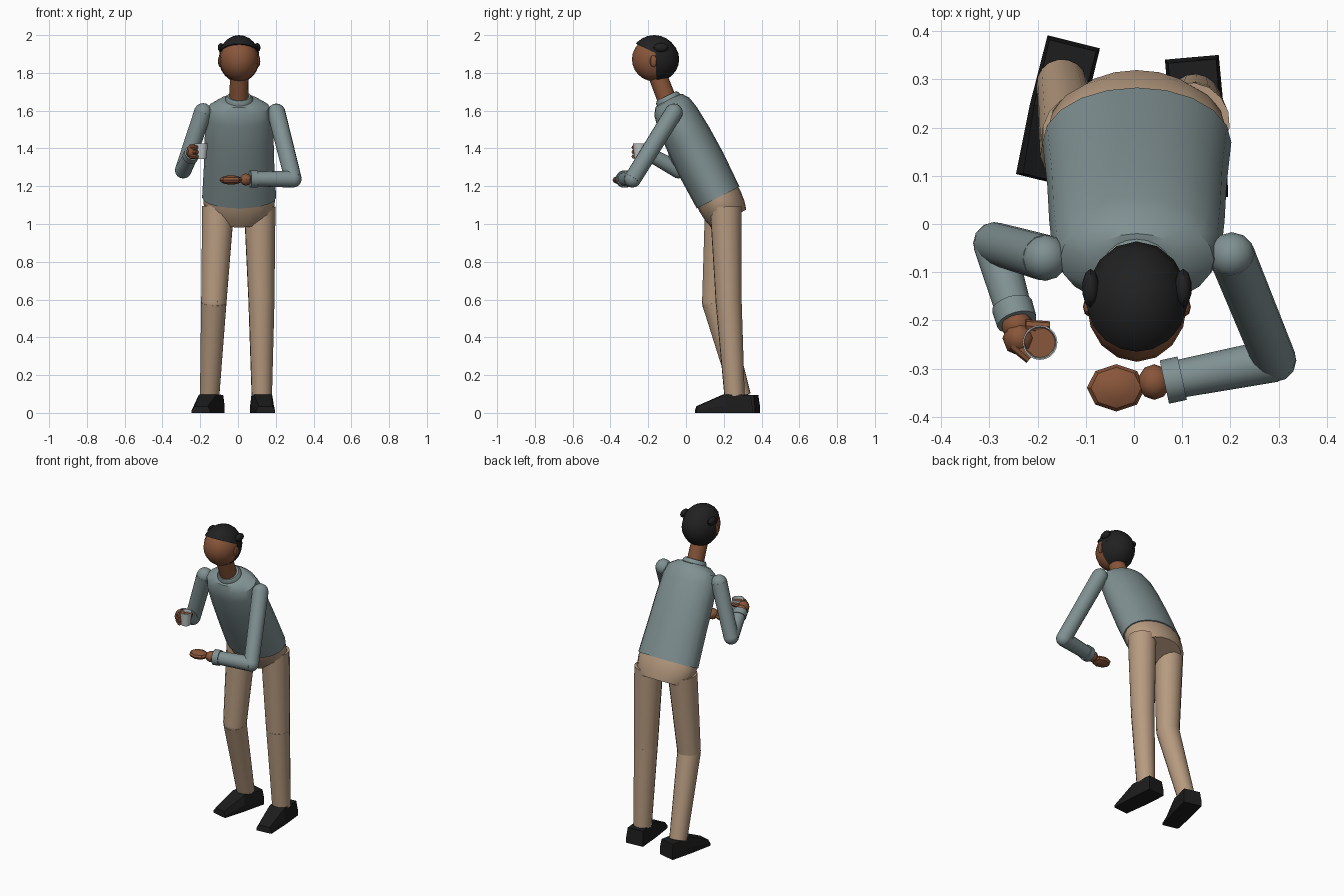
import bpy, bmesh, math
from mathutils import Vector, Matrix

if "Cube" in bpy.data.objects:
    bpy.data.objects.remove(bpy.data.objects["Cube"])


def material(name, r, g, b):
    m = bpy.data.materials.new(name)
    m.diffuse_color = (r, g, b, 1)
    m.use_nodes = True
    m.node_tree.nodes["Principled BSDF"].inputs["Base Color"].default_value = m.diffuse_color
    return m


SWEATER = material("grey_teal_knit", .215, .28, .285)
TAN = material("tan_cloth", .47, .325, .215)
SKIN = material("brown_skin", .25, .092, .042)
HAIR = material("black_hair", .015, .015, .016)
SHOE = material("black_leather", .012, .012, .012)
CUP = material("pale_ceramic", .55, .58, .59)


def finish(bm, name, mat, angle=35):
    bmesh.ops.recalc_face_normals(bm, faces=bm.faces)
    me = bpy.data.meshes.new(name)
    bm.to_mesh(me)
    bm.free()
    me.materials.append(mat)
    if angle:
        for p in me.polygons:
            p.use_smooth = True
        me.set_sharp_from_angle(angle=math.radians(angle))
    ob = bpy.data.objects.new(name, me)
    bpy.context.collection.objects.link(ob)
    return ob


def add_ball(bm, c, r, u=12, v=8, rot=None):
    mat = Matrix.Translation(c) @ (rot or Matrix()) @ Matrix.Diagonal((*r, 1))
    return bmesh.ops.create_uvsphere(bm, u_segments=u, v_segments=v, radius=1, matrix=mat)


def add_cone(bm, a, b, ra, rb, seg=16):
    a, b = Vector(a), Vector(b)
    d = b - a
    mat = Matrix.Translation((a + b) / 2) @ d.to_track_quat('Z', 'Y').to_matrix().to_4x4()
    bmesh.ops.create_cone(bm, cap_ends=True, segments=seg, radius1=ra, radius2=rb,
                          depth=d.length, matrix=mat)


def ball(name, mat, c, r, u=12, v=8, rot=None):
    bm = bmesh.new()
    add_ball(bm, c, r, u, v, rot)
    return finish(bm, name, mat)


def cone(name, mat, a, b, ra, rb, seg=16):
    bm = bmesh.new()
    add_cone(bm, a, b, ra, rb, seg)
    return finish(bm, name, mat)


def limb(name, mat, pts, radii, start_ball=False):
    """Tapered segments with a ball at every inner joint."""
    bm = bmesh.new()
    for i in range(len(pts) - 1):
        add_cone(bm, pts[i], pts[i + 1], radii[i], radii[i + 1])
        if i or start_ball:
            add_ball(bm, pts[i], [radii[i]] * 3)
    return finish(bm, name, mat)


# Torso frame: leans forward about the waist
WAIST = Vector((.006, .17, 1.14))
TILT = math.radians(27)
UP = Vector((0, -math.sin(TILT), math.cos(TILT)))
BACK = Vector((0, math.cos(TILT), math.sin(TILT)))


def leaning_loft(name, mat, rings, n=20):
    bm = bmesh.new()
    loops = []
    for s, rx, ry in rings:
        c = WAIST + UP * s
        loops.append([bm.verts.new(c + Vector((rx * math.cos(t), 0, 0)) + BACK * ry * math.sin(t))
                      for t in (2 * math.pi * k / n for k in range(n))])
    for lo, hi in zip(loops, loops[1:]):
        for k in range(n):
            bm.faces.new((lo[k], lo[(k + 1) % n], hi[(k + 1) % n], hi[k]))
    bm.faces.new(loops[0])
    bm.faces.new(loops[-1])
    return finish(bm, name, mat)


leaning_loft("sweater_body", SWEATER, [(0, .196, .127), (.2, .186, .132), (.36, .182, .127),
                                       (.48, .176, .117), (.54, .160, .104),
                                       (.575, .105, .08), (.582, .06, .06)])
leaning_loft("sweater_collar", SWEATER, [(.565, .074, .07), (.59, .072, .068), (.603, .062, .058)])
leaning_loft("trouser_hips", TAN, [(.03, .186, .118), (-.02, .19, .122), (-.08, .182, .116),
                                   (-.125, .15, .104)])

# Legs
limb("right_leg", TAN, [(-.105, .185, 1.09), (-.128, .152, .585), (-.15, .292, .09)],
     [.086, .068, .052])
limb("left_leg", TAN, [(.115, .21, 1.09), (.124, .226, .585), (.126, .257, .09)],
     [.084, .069, .054])


# Shoes: wedge with low narrow toe
def shoe(name, heel, turn):
    bm = bmesh.new()
    fwd = Vector((math.sin(turn), -math.cos(turn), 0))
    side = Vector((math.cos(turn), math.sin(turn), 0))
    loops = []
    for f, wb, wt, h in [(0, .056, .05, .095), (.15, .057, .048, .098), (.295, .05, .036, .035)]:
        ft = f + (.008 if f == 0 else -.005)
        loops.append([bm.verts.new(Vector(heel) + fwd * g + side * w + Vector((0, 0, z)))
                      for g, w, z in [(f, -wb, 0), (f, wb, 0), (f, wb, h * .4),
                                      (ft, wt, h), (ft, -wt, h), (f, -wb, h * .4)]])
    for a, b in zip(loops, loops[1:]):
        for k in range(6):
            bm.faces.new((a[k], a[(k + 1) % 6], b[(k + 1) % 6], b[k]))
    bm.faces.new(loops[0])
    bm.faces.new(loops[-1])
    finish(bm, name, SHOE, 0)


shoe("right_shoe", (-.125, .378, 0), math.radians(-14))
shoe("left_shoe", (.12, .346, 0), math.radians(5))

# Arms with cuffs
limb("right_sleeve", SWEATER, [(-.185, -.07, 1.592), (-.29, -.04, 1.285), (-.245, -.195, 1.37)],
     [.048, .044, .037], True)
cone("right_cuff", SWEATER, (-.253, -.17, 1.356), (-.243, -.203, 1.375), .043, .042)
limb("left_sleeve", SWEATER, [(.203, -.065, 1.59), (.292, -.283, 1.238), (.075, -.325, 1.238)],
     [.048, .045, .039], True)
cone("left_cuff", SWEATER, (.1, -.32, 1.238), (.063, -.328, 1.238), .046, .046)

# Open left hand
ball("left_wrist", SKIN, (.042, -.328, 1.235), (.034, .037, .032), 10, 6)
ball("left_hand", SKIN, (-.037, -.34, 1.233), (.061, .049, .025), 8, 6)

# Right hand gripping the cup
ball("right_wrist", SKIN, (-.243, -.21, 1.378), (.033, .033, .034), 10, 6)
ball("right_hand", SKIN, (-.238, -.237, 1.385), (.035, .037, .04), 8, 6)
cone("right_thumb", SKIN, (-.225, -.212, 1.4), (-.175, -.213, 1.398), .014, .011, 8)
for i in range(3):
    z = 1.405 - i * .024
    cone(f"right_finger_{i + 1}", SKIN, (-.25, -.25, z), (-.216, -.28, z), .013, .011, 8)

# Cup: open tapered shell with drink
cx, cy = -.195, -.246
bm = bmesh.new()
prof = [(.027, 1.345), (.036, 1.427), (.033, 1.427), (.025, 1.352)]
n = 20
loops = [[bm.verts.new((cx + r * math.cos(2 * math.pi * k / n), cy + r * math.sin(2 * math.pi * k / n), z))
          for k in range(n)] for r, z in prof]
for a, b in zip(loops, loops[1:]):
    for k in range(n):
        bm.faces.new((a[k], a[(k + 1) % n], b[(k + 1) % n], b[k]))
bm.faces.new(loops[0])
bm.faces.new(loops[-1])
finish(bm, "cup", CUP)
cone("drink", SKIN, (cx, cy, 1.40), (cx, cy, 1.408), .0305, .0312, 20)

# Neck, head and ears
cone("neck", SKIN, (.006, -.09, 1.63), (.006, -.152, 1.79), .051, .049)
H = Vector((.006, -.168, 1.872))
ball("head", SKIN, H, (.104, .118, .117), 16, 12)
for s, side in ((-1, "right"), (1, "left")):
    ball(f"{side}_ear", SKIN, H + Vector((s * .1, -.004, -.01)), (.012, .02, .032), 8, 6)
    ball(f"{side}_hair_tuft", HAIR, H + Vector((s * .096, .035, .062)), (.018, .04, .024), 10, 6)


# Hair: shells cut by planes for back and crown
def hair(name, co, no, r):
    bm = bmesh.new()
    add_ball(bm, H, r, 16, 12)
    res = bmesh.ops.bisect_plane(bm, geom=bm.verts[:] + bm.edges[:] + bm.faces[:], plane_co=co,
                                 plane_no=no, clear_inner=True)
    edges = [e for e in res["geom_cut"] if isinstance(e, bmesh.types.BMEdge)]
    bmesh.ops.holes_fill(bm, edges=edges)
    finish(bm, name, HAIR)


hair("back_hair", (0, -.16, 1.87), (0, 1, .03), (.109, .132, .122))
hair("crown_hair", (0, -.26, 1.952), (0, .43, .9), (.11, .128, .128))
